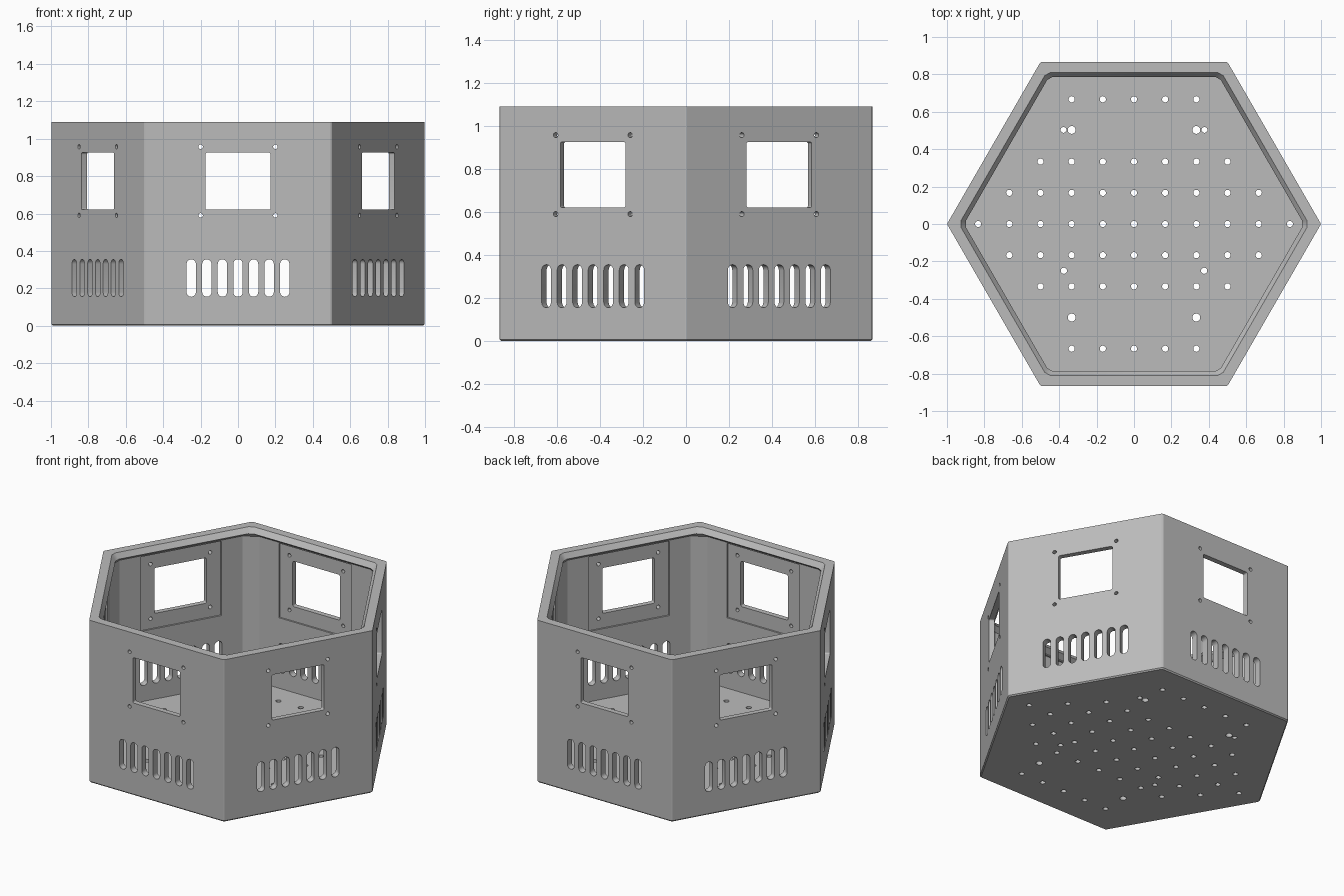
import bpy, bmesh, math
from mathutils import Matrix, Vector

cube = bpy.data.objects.get("Cube")
if cube:
    bpy.data.objects.remove(cube, do_unlink=True)

APOTHEM = 0.866
HEIGHT = 1.09
FLOOR = 0.05

grey = bpy.data.materials.new("light grey plastic")
grey.use_nodes = True
colour = (0.5, 0.5, 0.5, 1)
grey.diffuse_color = colour
grey.node_tree.nodes["Principled BSDF"].inputs["Base Color"].default_value = colour


def make_object(name, bm):
    bmesh.ops.recalc_face_normals(bm, faces=bm.faces)
    mesh = bpy.data.meshes.new(name)
    bm.to_mesh(mesh)
    bm.free()
    mesh.materials.append(grey)
    obj = bpy.data.objects.new(name, mesh)
    bpy.context.collection.objects.link(obj)
    return obj


def hexagon(apothem, chamfer, z):
    """Hexagon with trimmed corners, pointing along x."""
    radius = apothem / math.cos(math.pi / 6) - chamfer
    half = chamfer * math.tan(math.pi / 3)
    points = []
    for k in range(6):
        turn = Matrix.Rotation(k * math.pi / 3, 3, 'Z')
        points += [turn @ Vector((radius, s * half, z)) for s in (-1, 1)]
    return points


def rounded(width, height, radius, steps=5):
    """Rounded rectangle outline; also gives circles and slots."""
    points = []
    for q, (sx, sy) in enumerate(((1, 1), (-1, 1), (-1, -1), (1, -1))):
        for i in range(steps + 1):
            a = (q + i / steps) * math.pi / 2
            points.append((sx * (width / 2 - radius) + radius * math.cos(a),
                           sy * (height / 2 - radius) + radius * math.sin(a)))
    return points


def prism(bm, matrix, centre, size, radius, near, far):
    outline = rounded(*size, radius)
    rings = [[bm.verts.new(matrix @ Vector((centre[0] + u, centre[1] + v, d)))
              for u, v in outline] for d in (near, far)]
    bmesh.ops.remove_doubles(bm, verts=rings[0] + rings[1], dist=1e-5)
    rings = [[v for v in ring if v.is_valid] for ring in rings]
    n = len(rings[0])
    bm.faces.new(rings[0][::-1])
    bm.faces.new(rings[1])
    for i in range(n):
        j = (i + 1) % n
        bm.faces.new((rings[0][i], rings[0][j], rings[1][j], rings[1][i]))


def cut(target, name, bm):
    cutter = make_object(name, bm)
    cutter.hide_render = True
    mod = target.modifiers.new(name, 'BOOLEAN')
    mod.operation = 'DIFFERENCE'
    mod.solver = 'EXACT'
    mod.object = cutter
    bpy.context.view_layer.objects.active = target
    bpy.ops.object.modifier_apply(modifier=mod.name)
    bpy.data.objects.remove(cutter, do_unlink=True)


# Shell: outer wall, rim, inward lip, inner wall with corner posts, floor
profile = [(APOTHEM - 0.007, 0.003, 0), (APOTHEM, 0.003, 0.008),
           (APOTHEM, 0.003, HEIGHT), (0.81, 0.01, HEIGHT),
           (0.787, 0.01, HEIGHT - 0.035), (0.82, 0.03, HEIGHT - 0.06),
           (0.82, 0.03, FLOOR)]
bm = bmesh.new()
rings = [[bm.verts.new(p) for p in hexagon(*row)] for row in profile]
for low, high in zip(rings, rings[1:]):
    for i in range(12):
        j = (i + 1) % 12
        bm.faces.new((low[i], low[j], high[j], high[i]))
bm.faces.new(rings[0][::-1])
bm.faces.new(rings[-1])
shell = make_object("hexagonal_enclosure", bm)

# One local frame per wall: across, up, outward
walls = []
for k in range(6):
    a = math.radians(30 + 60 * k)
    walls.append(Matrix(((-math.sin(a), 0, math.cos(a)),
                         (math.cos(a), 0, math.sin(a)),
                         (0, 1, 0))))

# Shallow panel recess behind each window
bm = bmesh.new()
for wall in walls:
    prism(bm, wall, (0, 0.773), (0.54, 0.5), 0.002, 0.79, APOTHEM - 0.035)
cut(shell, "panel_recess_cutter", bm)

# Windows, screw holes and ventilation slots
bm = bmesh.new()
for wall in walls:
    prism(bm, wall, (0, 0.773), (0.35, 0.305), 0.01, 0.75, 0.92)
    for u in (-0.2, 0.2):
        for v in (0.59, 0.957):
            prism(bm, wall, (u, v), (0.024, 0.024), 0.012, 0.75, 0.92)
    for i in range(-3, 4):
        prism(bm, wall, (i / 12, 0.255), (0.05, 0.2), 0.025, 0.75, 0.92)
cut(shell, "wall_opening_cutter", bm)

# Floor hole grid, plus mounting holes
step = 1 / 6
holes = []
for row, reach in ((0, 5), (1, 4), (2, 3), (4, 2)):
    for sign in ((1, -1) if row else (1,)):
        holes += [(i * step, sign * row * step, 0.0165)
                  for i in range(-reach, reach + 1)]
for s in (-1, 1):
    holes += [(s / 3, 0.503, 0.021), (s / 3, -0.5, 0.021),
              (s * 0.377, 0.503, 0.0155), (s * 0.375, -0.25, 0.0165)]
bm = bmesh.new()
for x, y, r in holes:
    prism(bm, Matrix.Identity(3), (x, y), (2 * r, 2 * r), r, -0.1, 0.1)
cut(shell, "floor_hole_cutter", bm)

# Smooth only the round hole walls
bpy.ops.object.select_all(action='DESELECT')
shell.select_set(True)
bpy.context.view_layer.objects.active = shell
bpy.ops.object.shade_smooth_by_angle(angle=math.radians(25))
